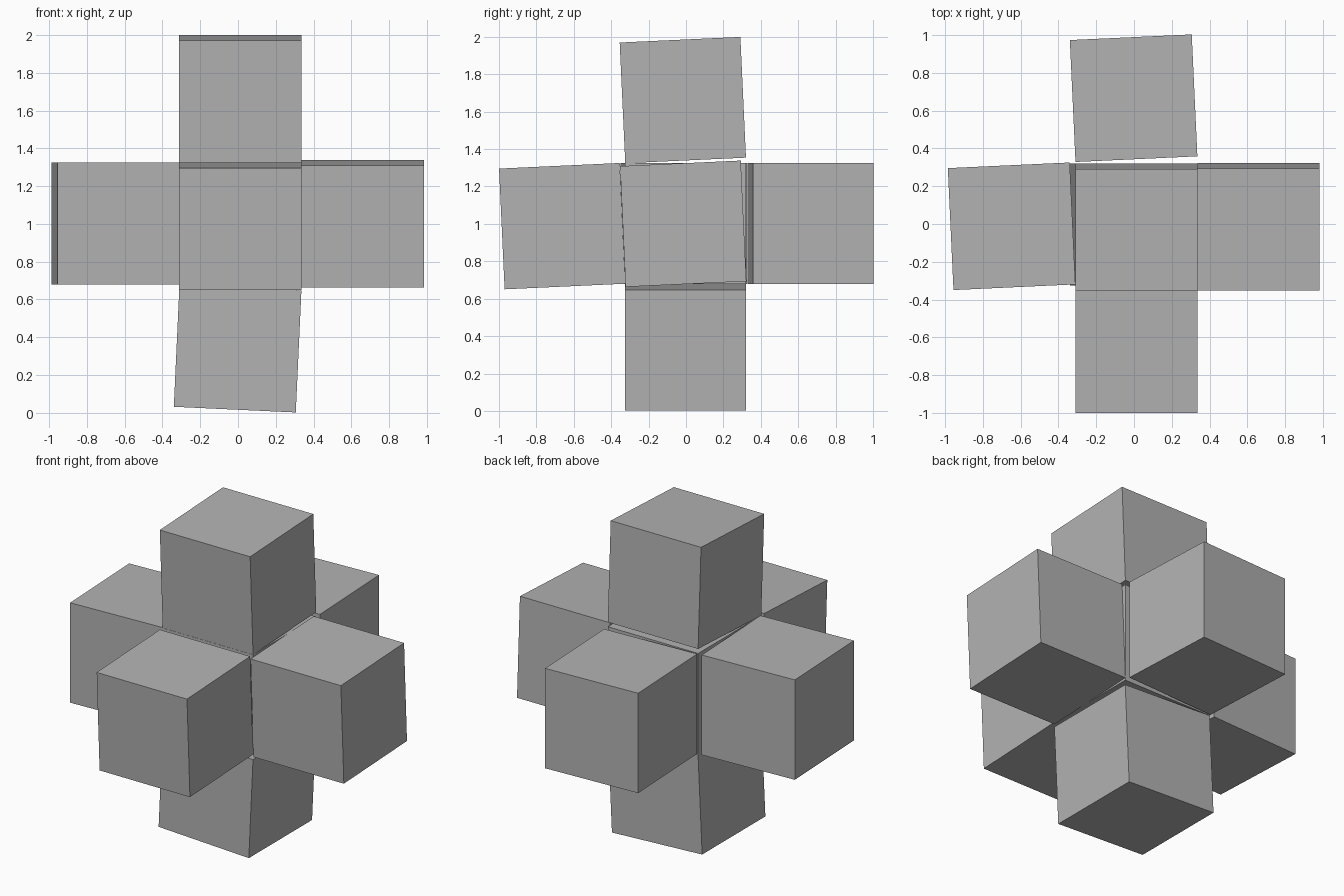
import bpy
from math import radians

SIDE = 0.646
TILT = radians(2.65)

# Remove the default cube only
default = bpy.data.objects.get("Cube")
if default:
    bpy.data.objects.remove(default, do_unlink=True)

# Single plain grey material
grey = bpy.data.materials.new("plain grey")
grey.use_nodes = True
colour = (0.45, 0.45, 0.45, 1.0)
grey.diffuse_color = colour
grey.node_tree.nodes["Principled BSDF"].inputs["Base Color"].default_value = colour


def add_block(name, centre, axis=None, direction=1):
    """Add one cube, tilted slightly about a single axis."""
    bpy.ops.mesh.primitive_cube_add(size=SIDE, location=centre)
    block = bpy.context.object
    block.name = name
    block.data.name = name
    if axis is not None:
        block.rotation_euler[axis] = direction * TILT
    block.data.materials.append(grey)


X, Y, Z = range(3)

# Core block, with six blocks swung a little off its faces
add_block("core_block", (0.012, -0.003, 1.002))
add_block("top_block", (0.012, -0.017, 1.662), X)
add_block("bottom_block", (-0.002, -0.003, 0.34), Y)
add_block("front_block", (0.012, -0.662, 0.988), X)
add_block("back_block", (-0.002, 0.666, 1.002), Z)
add_block("left_block", (0.66, -0.015, 1.001), X)
add_block("right_block", (-0.648, -0.012, 1.002), Z)
